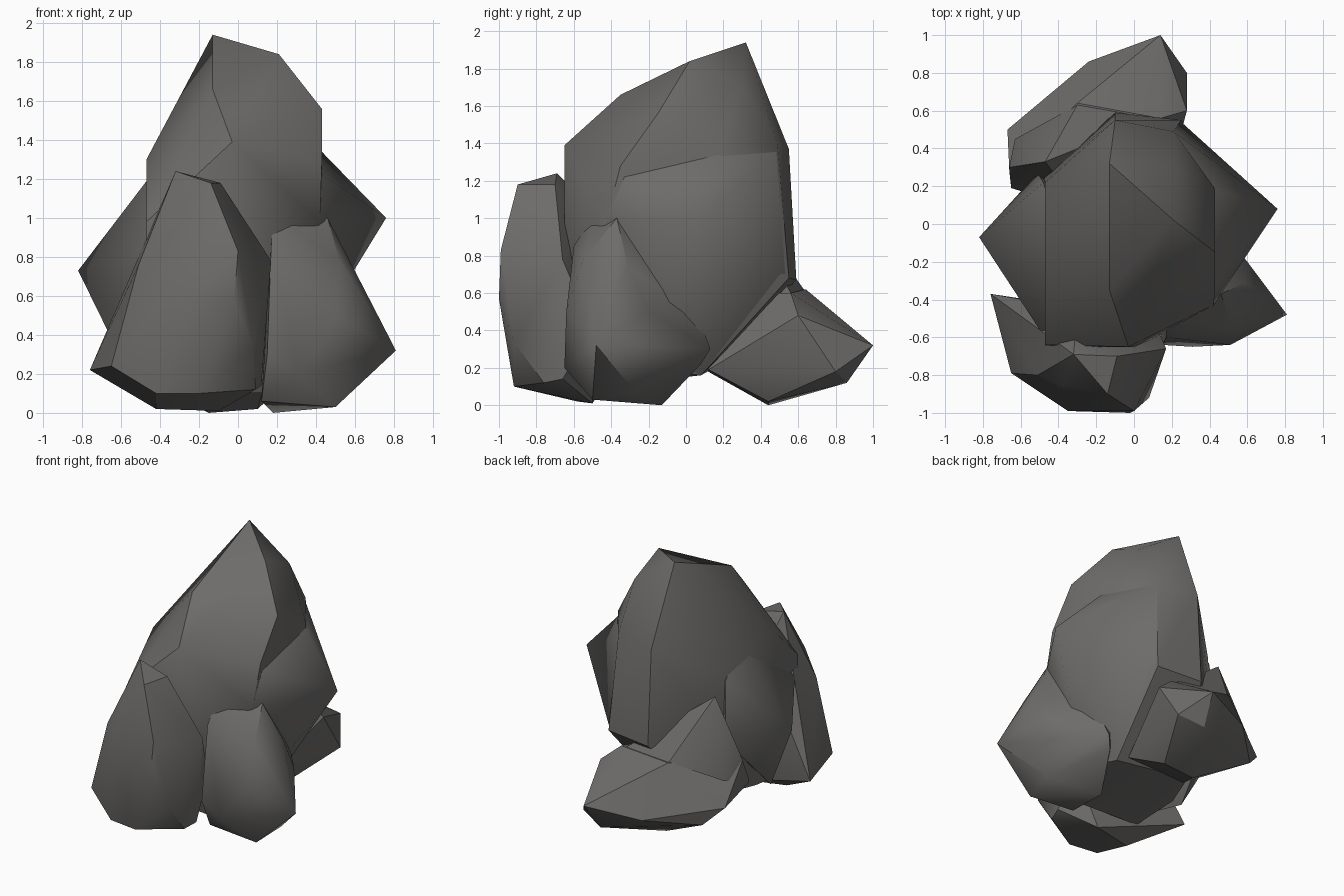
import bpy, bmesh, math

# One flat warm-grey stone colour
stone = bpy.data.materials.new("dark_grey_stone")
stone.diffuse_color = (0.155, 0.150, 0.146, 1)


def boulder(name, corners, smooth=36):
    """Chiselled boulder: convex hull around a few corner points."""
    bm = bmesh.new()
    for c in corners:
        bm.verts.new(c)
    bmesh.ops.convex_hull(bm, input=bm.verts[:])
    loose = [v for v in bm.verts if not v.link_faces]
    bmesh.ops.delete(bm, geom=loose, context='VERTS')
    bmesh.ops.dissolve_limit(bm, angle_limit=math.radians(3),
                             verts=bm.verts[:], edges=bm.edges[:])
    bmesh.ops.recalc_face_normals(bm, faces=bm.faces[:])
    me = bpy.data.meshes.new(name)
    bm.to_mesh(me)
    bm.free()
    ob = bpy.data.objects.new(name, me)
    bpy.context.collection.objects.link(ob)
    me.materials.append(stone)
    bpy.ops.object.select_all(action='DESELECT')
    ob.select_set(True)
    bpy.context.view_layer.objects.active = ob
    bpy.ops.object.shade_smooth_by_angle(angle=math.radians(smooth))
    return ob


# Tall central rock
boulder("main_rock", [
    (-0.13, 0.32, 1.94), (0.21, 0.02, 1.84), (0.21, 0.30, 1.72), (-0.13, -0.35, 1.66),
    (0.43, -0.15, 1.56), (0.43, -0.35, 1.28), (0.42, -0.43, 0.98), (0.43, 0.18, 1.38),
    (-0.47, -0.32, 1.30), (-0.03, -0.65, 1.39), (-0.47, -0.64, 0.98), (-0.47, -0.65, 0.75),
    (0.02, -0.65, 0.70), (0.21, 0.49, 1.39), (-0.10, 0.55, 1.37), (0.25, 0.55, 0.68),
    (-0.10, 0.59, 0.67), (-0.47, 0.22, 1.16), (0.43, 0.20, 0.80),
    (-0.48, 0.25, 0.70), (0.22, 0.08, 0.16), (-0.47, -0.15, 0.20), (-0.40, -0.45, 0.12),
    (0.15, -0.45, 0.10), (0.30, -0.20, 0.20), (-0.35, 0.15, 0.20)])

# Side points jutting out of the central rock
boulder("main_rock_right_spur", [
    (0.76, 0.08, 1.00), (0.12, 0.30, 1.62), (0.42, 0.18, 1.35), (0.42, -0.43, 0.98),
    (0.43, -0.33, 1.22), (0.25, 0.54, 0.70), (0.21, 0.49, 1.36), (0.22, 0.08, 0.16),
    (0.30, -0.20, 0.25), (0.0, 0.0, 0.8)], 60)
boulder("main_rock_left_spur", [
    (-0.82, -0.07, 0.73), (-0.40, -0.07, 1.28), (-0.46, -0.62, 0.85), (-0.48, 0.22, 1.12),
    (-0.51, 0.27, 0.70), (-0.57, -0.18, 0.22), (-0.42, -0.45, 0.20), (0.0, 0.0, 0.7)], 60)

# Front left upright rock
boulder("front_left_rock", [
    (-0.32, -0.69, 1.24), (-0.09, -0.70, 1.18), (-0.14, -0.90, 1.18), (0.00, -0.99, 0.83),
    (0.17, -0.66, 0.78), (0.08, -0.92, 0.34), (0.12, -0.66, 0.14), (0.09, -0.76, 0.12),
    (-0.20, -0.92, 0.10), (-0.42, -0.89, 0.10), (-0.65, -0.79, 0.24), (-0.35, -0.99, 0.57),
    (-0.02, -1.00, 0.57), (-0.51, -0.80, 0.76), (-0.38, -0.85, 0.93), (-0.76, -0.37, 0.22),
    (-0.66, -0.45, 0.42), (-0.42, -0.58, 0.02), (-0.10, -0.50, 0.01), (0.10, -0.50, 0.40),
    (-0.30, -0.45, 1.00)], 28)

# Front right rock
boulder("front_right_rock", [
    (0.18, -0.49, 1.03), (0.46, -0.37, 1.00), (0.52, -0.55, 0.78), (0.59, -0.31, 0.74),
    (0.51, -0.64, 0.50), (0.31, -0.65, 0.20), (0.15, -0.64, 0.30), (0.17, -0.60, 0.85),
    (0.81, -0.48, 0.32), (0.50, -0.50, 0.03), (0.18, -0.13, 0.00), (0.12, -0.50, 0.06),
    (0.60, -0.20, 0.50), (0.38, 0.06, 0.50), (0.33, 0.13, 0.30), (0.28, 0.08, 0.22),
    (0.54, -0.27, 0.07), (0.15, 0.00, 0.50)])

# Low spreading rock at the back
boulder("back_rock", [
    (0.14, 1.00, 0.32), (0.28, 0.80, 0.18), (0.28, 0.60, 0.48), (0.14, 0.56, 0.60),
    (-0.30, 0.64, 0.62), (-0.24, 0.86, 0.26), (0.10, 0.86, 0.12), (-0.67, 0.50, 0.33),
    (-0.66, 0.28, 0.60), (-0.65, 0.19, 0.40), (-0.54, 0.58, 0.20),
    (-0.15, 0.44, 0.00), (0.10, 0.44, 0.02), (-0.35, 0.10, 0.19), (0.15, 0.12, 0.19),
    (-0.10, 0.20, 0.60)], 28)

# Raised shoulder of the back rock
boulder("back_rock_shoulder", [
    (-0.47, 0.33, 1.04), (-0.30, 0.63, 0.62), (-0.66, 0.30, 0.64), (-0.63, 0.45, 0.50),
    (0.10, 0.56, 0.60), (-0.65, 0.19, 0.42), (-0.30, 0.10, 0.50)])
